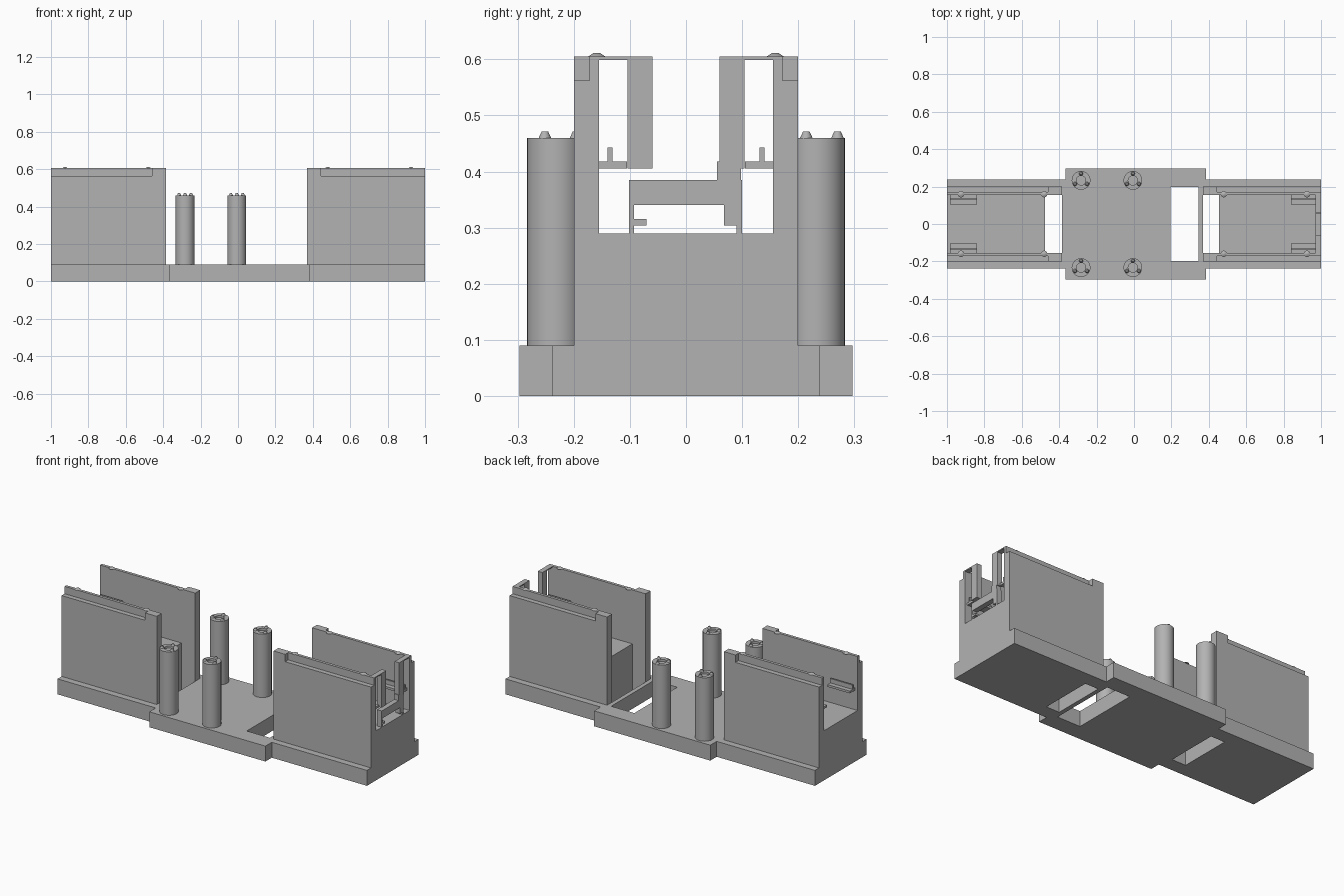
import bpy, bmesh, math
from mathutils import Matrix

if "Cube" in bpy.data.objects:
    bpy.data.objects.remove(bpy.data.objects["Cube"])

grey = bpy.data.materials.new("plain grey")
grey.diffuse_color = (0.45, 0.45, 0.45, 1)
grey.use_nodes = True
grey.node_tree.nodes["Principled BSDF"].inputs["Base Color"].default_value = grey.diffuse_color


def finish(name, bm):
    bmesh.ops.recalc_face_normals(bm, faces=bm.faces)
    me = bpy.data.meshes.new(name)
    bm.to_mesh(me)
    bm.free()
    me.materials.append(grey)
    ob = bpy.data.objects.new(name, me)
    bpy.context.collection.objects.link(ob)
    return ob


def box(name, x0, x1, y0, y1, z0, z1):
    bm = bmesh.new()
    m = Matrix.Translation(((x0 + x1) / 2, (y0 + y1) / 2, (z0 + z1) / 2))
    m = m @ Matrix.Diagonal((abs(x1 - x0), abs(y1 - y0), abs(z1 - z0), 1))
    bmesh.ops.create_cube(bm, size=1, matrix=m)
    return finish(name, bm)


def prism(name, pts, z0, z1):
    """Extrude an outline in x, y from z0 to z1."""
    bm = bmesh.new()
    f = bm.faces.new([bm.verts.new((x, y, z0)) for x, y in pts])
    ext = bmesh.ops.extrude_face_region(bm, geom=[f])["geom"]
    bmesh.ops.translate(bm, vec=(0, 0, z1 - z0),
                        verts=[v for v in ext if isinstance(v, bmesh.types.BMVert)])
    return finish(name, bm)


def lathe(name, profile, x, y, n=40):
    """Revolve an (r, z) profile about the vertical at x, y."""
    bm = bmesh.new()
    vs = [bm.verts.new((r, 0, z)) for r, z in profile]
    es = [bm.edges.new(p) for p in zip(vs, vs[1:])]
    bmesh.ops.spin(bm, geom=vs + es, cent=(0, 0, 0), axis=(0, 0, 1),
                   angle=math.tau, steps=n, use_merge=True)
    bmesh.ops.remove_doubles(bm, verts=bm.verts, dist=1e-5)
    bmesh.ops.translate(bm, verts=bm.verts, vec=(x, y, 0))
    ob = finish(name, bm)
    bpy.ops.object.select_all(action='DESELECT')
    bpy.context.view_layer.objects.active = ob
    ob.select_set(True)
    bpy.ops.object.shade_smooth_by_angle(angle=math.radians(35))
    return ob


# Base plate with a wider middle, pierced by three openings
right = [(-1, -.238), (-.365, -.238), (-.365, -.297), (.385, -.297),
         (.385, -.238), (1, -.238)]
base = prism("base_plate", right + [(x, -y) for x, y in reversed(right)], 0, .09)
for x0, x1, w in ((.195, .345, .198), (.37, .455, .155), (-.475, -.385, .155)):
    cutter = box("opening_cutter", x0, x1, -w, w, -.1, .2)
    cutter.hide_render = True
    cutter.hide_viewport = True
    mod = base.modifiers.new("opening", 'BOOLEAN')
    mod.object = cutter
    mod.solver = 'EXACT'

# Two end bays: raised floor, side walls with a rebated top and an inner post
for side, s, inner, floor, step in (("left", -1, .385, .475, .46),
                                    ("right", 1, .37, .455, .445)):
    box(side + "_bay_floor", s * floor, s, -.156, .156, .09, .29)
    for t in (-1, 1):
        box(side + "_wall", s * inner, s, t * .155, t * .2, .09, .562)
        box(side + "_wall_lip", s * step, s, t * .155, t * .172, .562, .605)
        box(side + "_wall_post", s * inner, s * step, t * .155, t * .2, .562, .605)
        # Low round catches on the wall tops
        for x in (.48, .925):
            lathe("wall_catch", [(0, .604), (.017, .604), (.006, .611), (0, .611)],
                  s * x, t * .159, 16)
        # Small lipped shelf beside the end of the bay
        box(side + "_shelf", s * .84, s * .985, t * .105, t * .156, .405, .418)
        box(side + "_shelf_lip", s * .84, s * .985, t * .131, t * .14, .418, .443)

# Open frame at the right end
for t in (-1, 1):
    box("frame_post", .97, 1, t * .06, t * .104, .405, .605)
    box("frame_top", .97, 1, t * .06, t * .172, .599, .605)
box("cross_bar", .97, 1, -.102, .1, .34, .385)
box("bracket_leg", .97, 1, -.102, -.093, .29, .34)
box("bracket_foot", .97, 1, -.093, -.07, .304, .315)
box("bracket_leg", .97, 1, .09, .1, .29, .34)
box("bracket_foot", .97, 1, .068, .09, .304, .34)
box("bracket_riser", .97, 1, .055, .098, .385, .418)

# Four standing pillars with a recessed cap and three pegs each
for x in (-.283, -.006):
    for y in (-.233, .233):
        lathe("pillar", [(0, .088), (.05, .088), (.05, .46), (.025, .46),
                         (.025, .448), (0, .448)], x, y)
        for k in range(3):
            a = math.radians(90 + 120 * k)
            lathe("pillar_peg", [(0, .455), (.012, .455), (.011, .46), (.006, .471), (0, .471)],
                  x + .037 * math.cos(a), y + .037 * math.sin(a), 12)
